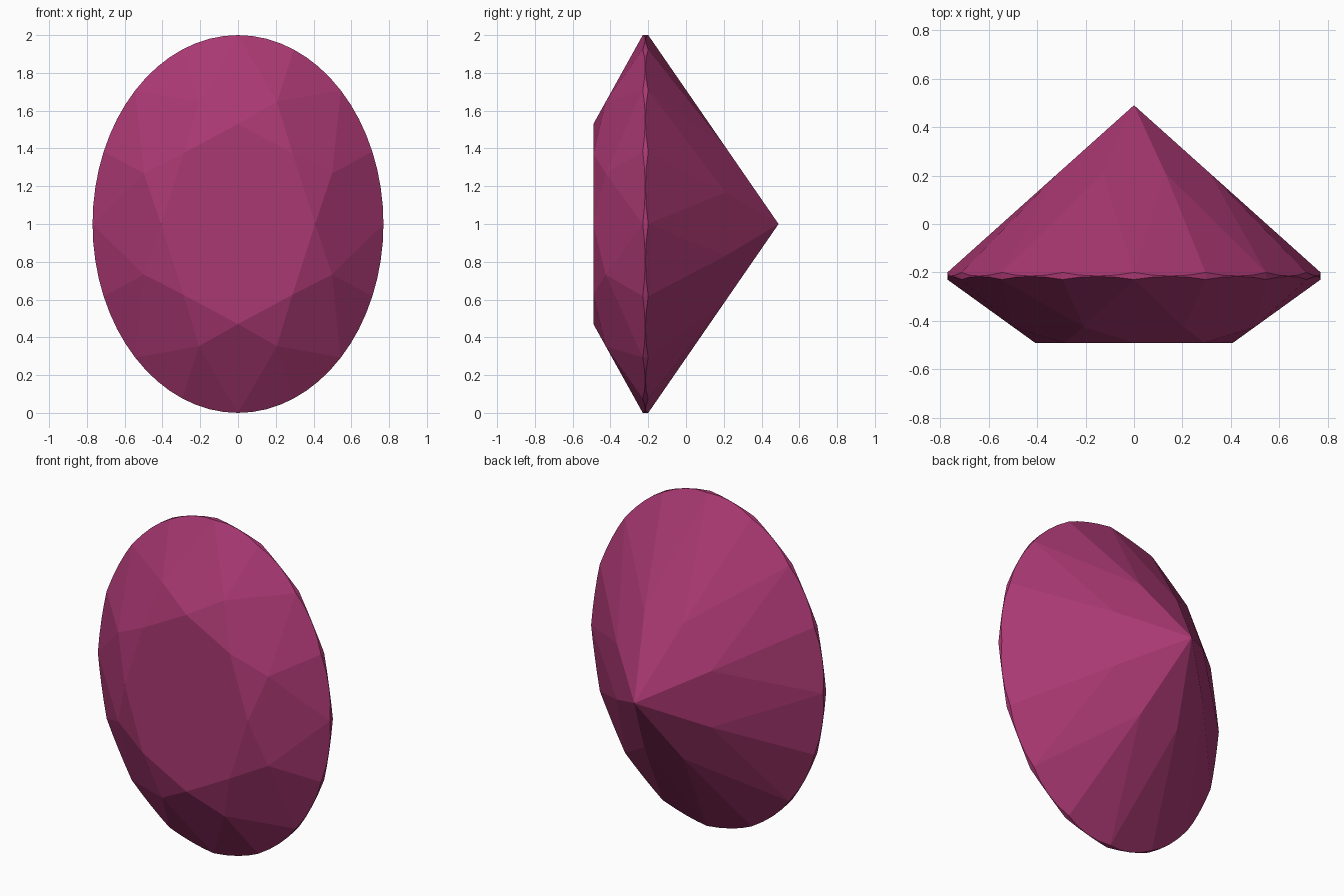
import bpy, bmesh
from math import sin, cos, pi
from mathutils import Vector
from mathutils.geometry import normal

if "Cube" in bpy.data.objects:
    bpy.data.objects.remove(bpy.data.objects["Cube"])

HALF_W, STEP, SUB = 0.77, pi / 8, 4          # ellipse half width, half-facet angle, arc steps
TABLE_R, STAR_R, LOWER_R = 0.53, 0.70, 0.44
TABLE_Y, CROWN_Y, PAV_Y, CULET_Y = -0.49, -0.229, -0.20, 0.49
# heights that keep the kite facets flat
STAR_Y = TABLE_Y + (STAR_R * cos(STEP) - TABLE_R) / (1 - TABLE_R) * (CROWN_Y - TABLE_Y)
LOWER_Y = CULET_Y + LOWER_R * cos(STEP) * (PAV_Y - CULET_Y)


def polar(r, k, y):
    return Vector((r * sin(k * STEP), y, r * cos(k * STEP)))


bm = bmesh.new()


def add(p):
    return bm.verts.new((p.x * HALF_W, p.y, p.z + 1))


def girdle_edge(tip_r, tip_y, y):
    """Scalloped line where the half facets run out into the round girdle."""
    ring = []
    for k in range(16):
        tip = polar(tip_r, k if k % 2 else k + 1, tip_y)
        a, b = polar(1, k, y), polar(1, k + 1, y)
        n = normal(tip, a, b)
        for s in range(SUB):
            p = polar(1, k + s / SUB, 0)
            p.y = a.y - (n.x * (p.x - a.x) + n.z * (p.z - a.z)) / n.y
            ring.append(add(p))
    return ring


table = [add(polar(TABLE_R, 2 * i, TABLE_Y)) for i in range(8)]
stars = [add(polar(STAR_R, 2 * i + 1, STAR_Y)) for i in range(8)]
lowers = [add(polar(LOWER_R, 2 * i + 1, LOWER_Y)) for i in range(8)]
culet = add(Vector((0, CULET_Y, 0)))
upper = girdle_edge(STAR_R, STAR_Y, CROWN_Y)
lower = girdle_edge(LOWER_R, LOWER_Y, PAV_Y)
N = 16 * SUB

# table, star facets, crown kites and pavilion mains
bm.faces.new(table)
for i in range(8):
    g = 2 * i * SUB
    bm.faces.new((table[i], table[(i + 1) % 8], stars[i]))
    bm.faces.new((table[i], stars[i], upper[g], stars[i - 1]))
    bm.faces.new((culet, lowers[i], lower[g], lowers[i - 1]))

# half facets above and below the girdle
for k in range(16):
    for tips, ring in ((stars, upper), (lowers, lower)):
        arc = [ring[(k * SUB + s) % N] for s in range(SUB + 1)]
        bm.faces.new([tips[k // 2]] + arc)

# girdle band
for j in range(N):
    m = (j + 1) % N
    bm.faces.new((upper[j], upper[m], lower[m], lower[j]))

bmesh.ops.recalc_face_normals(bm, faces=bm.faces)
mesh = bpy.data.meshes.new("oval_gem")
bm.to_mesh(mesh)
bm.free()
gem = bpy.data.objects.new("oval_gem", mesh)
bpy.context.collection.objects.link(gem)

mat = bpy.data.materials.new("magenta_gem")
mat.diffuse_color = (0.40, 0.04, 0.17, 1)
mat.use_nodes = True
mat.node_tree.nodes["Principled BSDF"].inputs["Base Color"].default_value = mat.diffuse_color
mesh.materials.append(mat)
